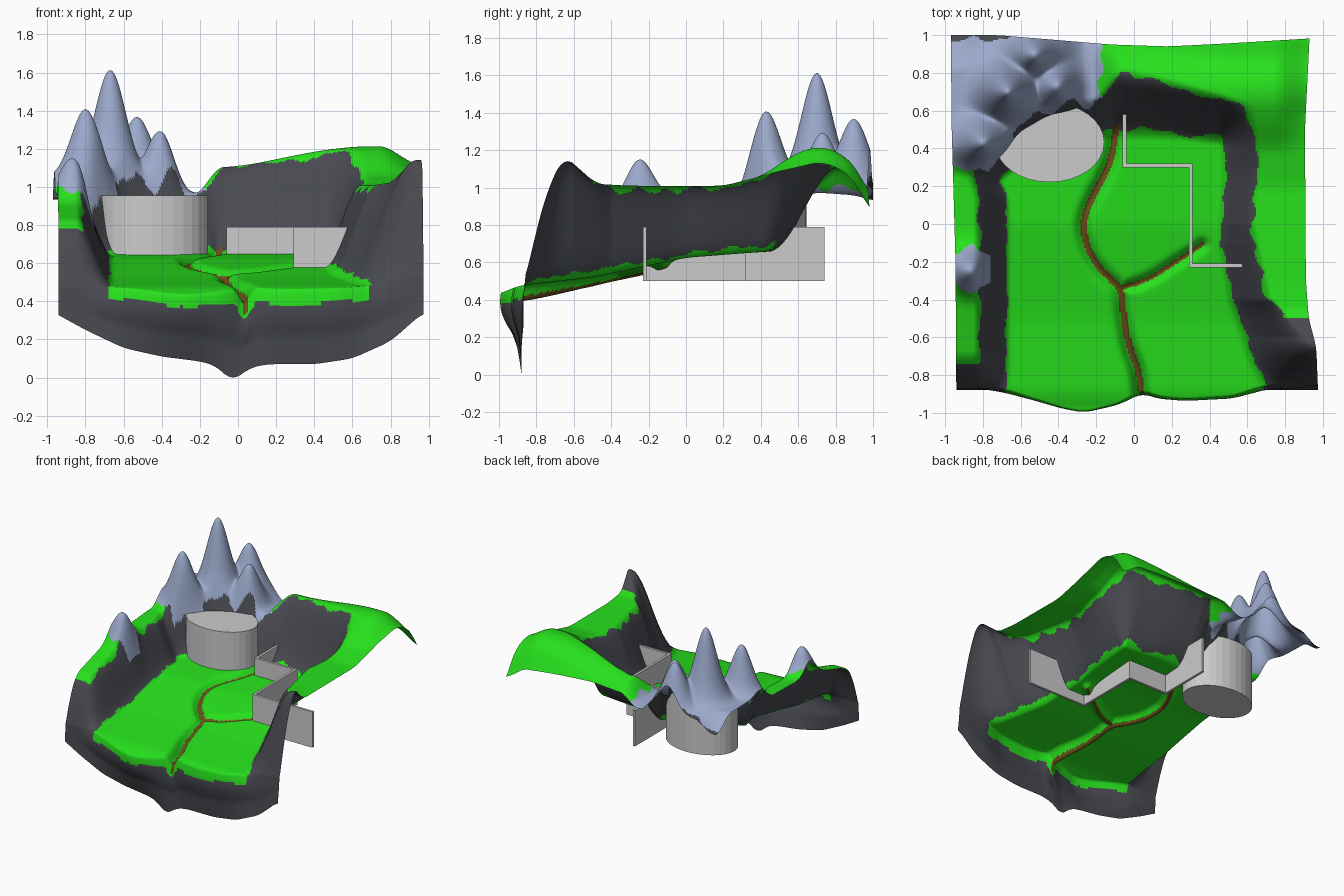
import bpy, bmesh, math
from mathutils import Vector, noise

if "Cube" in bpy.data.objects:
    bpy.data.objects.remove(bpy.data.objects["Cube"])


def table(pts, v):
    """Linear interpolation through (position, value) pairs."""
    if v <= pts[0][0]:
        return pts[0][1]
    for (a, fa), (b, fb) in zip(pts, pts[1:]):
        if v <= b:
            return fa + (fb - fa) * (v - a) / (b - a)
    return pts[-1][1]


def blur(pts, v):
    return sum(table(pts, v + d) for d in (-.04, -.02, 0, .02, .04)) / 5


def step(a, b, v):
    s = min(1, max(0, (v - a) / (b - a)))
    return s * s * (3 - 2 * s)


def material(name, rgb):
    m = bpy.data.materials.new(name)
    m.diffuse_color = (*rgb, 1)
    m.use_nodes = True
    m.node_tree.nodes["Principled BSDF"].inputs["Base Color"].default_value = m.diffuse_color
    return m


# Terrain outline tables
FRONT = [(-1, -.87), (-.7, -.87), (-.55, -.92), (-.4, -.97), (-.28, -.995), (-.1, -.95), (.03, -.875),
         (.1, -.91), (.25, -.925), (.5, -.91), (.68, -.85), (1, -.86)]
BACK = [(-1, 1), (-.7, 1), (-.1, .95), (.2, .94), (.5, .955), (1, .985)]
LEFT = [(-1, -.94), (-.2, -.945), (.5, -.965), (1, -.97)]
RIGHT = [(-.9, .975), (-.65, .965), (-.5, .925), (-.3, .91), (.5, .905), (1, .93)]
BOTTOM = [(-1, .36), (-.8, .25), (-.6, .155), (-.4, .11), (-.2, .085), (-.12, .065), (-.03, -.02),
          (.06, .05), (.15, .07), (.4, .07), (.6, .10), (.8, .19), (.97, .34)]
# Valley floor and cliff tables
FLOOR = [(-1, .43), (-.9, .475), (-.5, .52), (0, .625), (.45, .66), (1, .68)]
RIGHT_IN = [(-.85, .63), (-.65, .56), (-.4, .48), (-.1, .43), (.2, .44), (.5, .44)]
RIGHT_OUT = [(-.85, 1.0), (-.6, .93), (-.4, .74), (0, .65), (.3, .69), (.6, .66)]
BACK_IN = [(-.75, .19), (-.4, .43), (-.2, .44), (.2, .44), (.5, .41)]
BACK_OUT = [(-.8, .34), (-.73, .43), (-.6, .60), (-.4, .69), (-.2, .66), (-.1, .84), (.1, .80), (.3, .74), (.6, .65)]
LEFT_TOP = [(-.9, .36), (-.8, .70), (-.72, .82), (-.45, .90), (-.2, .95), (.2, .97), (.9, .96), (1, .93)]
RIGHT_TOP = [(-.88, .42), (-.8, .78), (-.73, 1.02), (-.65, 1.17), (-.57, 1.10), (-.48, 1.02), (-.3, 1.01),
             (.2, 1.01), (.4, 1.06), (.55, 1.16), (.65, 1.21), (.75, 1.215), (.85, 1.17), (.92, 1.09), (.99, .95)]
# Peaks: x, y, height above plateau, spread
PEAKS = [(-.67, .70, .57, .082), (-.80, .43, .36, .075), (-.53, .90, .33, .08), (-.41, .73, .25, .07),
         (-.87, -.25, .21, .07)]
RIVER = [(-.1, .55), (-.11, .4), (-.15, .27), (-.22, .15), (-.27, .03), (-.27, -.06), (-.23, -.18), (-.16, -.27),
         (-.07, -.345), (-.06, -.5), (-.03, -.65), (.02, -.78), (.035, -.9)]
BRANCH = [(-.07, -.345), (.08, -.295), (.2, -.215), (.28, -.165), (.36, -.11)]


def smooth_path(pts):
    for _ in range(2):
        out = [pts[0]]
        for a, b in zip(pts, pts[1:]):
            out += [tuple(a[i] * w + b[i] * (1 - w) for i in (0, 1)) for w in (.75, .25)]
        pts = out + [pts[-1]]
    return pts


def path_distance(path, x, y):
    best = 9
    for (ax, ay), (bx, by) in zip(path, path[1:]):
        dx, dy = bx - ax, by - ay
        s = min(1, max(0, ((x - ax) * dx + (y - ay) * dy) / (dx * dx + dy * dy)))
        best = min(best, math.hypot(x - ax - s * dx, y - ay - s * dy))
    return best


river_path, branch_path = smooth_path(RIVER), smooth_path(BRANCH)


def cliff(x, y):
    tl = step(.65, .85, -x - .05 * step(.1, .3, y) * step(-.7, -.4, -y))
    tr = step(table(RIGHT_IN, y), table(RIGHT_OUT, y), x)
    tb = step(blur(BACK_IN, x), blur(BACK_OUT, x), y)
    return 1 - (1 - tl) * (1 - tr) * (1 - tb)


def peaks(x, y):
    s = sum((h * math.exp(-((x - px) ** 2 + (y - py) ** 2) / (2 * r * r))) ** 3 for px, py, h, r in PEAKS)
    return s ** (1 / 3)


def ground(x, y):
    """Returns height, cliff factor, peak height and river bed flag."""
    t, p = cliff(x, y), peaks(x, y)
    low = blur(FLOOR, y)
    tall = blur(RIGHT_TOP, y)
    if y > .2:
        tall = 1.01 + (tall - 1.01) * (.55 + .45 * step(-.1, .7, x)) - .09 * step(.74, .95, x) * step(.35, .65, y)
    w = step(-.23, -.07, x)
    # Raised shoulder joining the back peaks, dipping at the corner
    shoulder = .08 * step(.25, .4, -x) * step(.25, .42, y) * step(.03, .2, math.hypot(x + .97, y - 1))
    high = (blur(LEFT_TOP, y) + shoulder) * (1 - w) + tall * w
    z = low + (high - low) * t + p * min(1, t * 1.1)
    bed = False
    if t < .9 and -.5 < x < .6:
        d1, d2 = path_distance(river_path, x, y), path_distance(branch_path, x, y)
        depth = .045 + .04 * step(.4, .9, -y)
        g = max(depth * math.exp(-(d1 / .035) ** 2), .035 * math.exp(-(d2 / .03) ** 2))
        z -= g * (1 - t)
        bed = t < .12 and (d1 < .017 or d2 < .011)
    return z, t, p, bed


# Terrain: height grid plus the front drop
N, SKIRT = 220, 18
bm = bmesh.new()
rows, info = [], {}
for k in range(-SKIRT, N + 1):
    row = []
    for i in range(N + 1):
        u, v = i / N, max(k, 0) / N
        x0 = -.95 + 1.9 * u
        yf, yb = blur(FRONT, x0), blur(BACK, x0)
        y = yf + (yb - yf) * v
        xl, xr = table(LEFT, y), blur(RIGHT, y)
        x = xl + (xr - xl) * u
        z, t, p, bed = ground(x, y)
        if k < 0:
            s = -k / SKIRT
            z += (blur(BOTTOM, x) - z) * s
            y += (-.88 - y) * s ** 1.3 - .02 * math.sin(math.pi * min(1, s * 1.6)) * (1 - t)
        vert = bm.verts.new((x, y, z))
        info[vert] = (t, p, bed)
        row.append(vert)
    rows.append(row)
for k in range(len(rows) - 1):
    for i in range(N):
        f = bm.faces.new((rows[k][i], rows[k][i + 1], rows[k + 1][i + 1], rows[k + 1][i]))
        f.smooth = True
        c = f.calc_center_median()
        t, p, bed = info[f.verts[0]]
        n = noise.noise(Vector((c.x * 10, c.y * 10, 0)))
        back_hill = c.x < -.17 + .05 * n and c.y > .28 + .05 * n
        if k < SKIRT:
            drop = (SKIRT - k) / SKIRT
            idx = 0 if t < .06 and drop < .22 + .06 * n else 1
            if bed and drop < .2:
                idx = 3
        elif bed:
            idx = 3
        elif t < .06 + .07 * n:
            idx = 0
        elif (back_hill and t > min(.99, .9 + .2 * n) and c.y < .98 + .03 * n) or (p > .05 + .05 * n and t > .6):
            idx = 2
        elif t > min(.985, .94 + .1 * n) and not back_hill and not (c.x > .6 and c.y < -.5) and c.y > -.74:
            idx = 0
        else:
            idx = 1
        f.material_index = idx
mesh = bpy.data.meshes.new("terrain")
bm.to_mesh(mesh)
bm.free()
for name, rgb in (("grass", (.02, .75, .012)), ("cliff_rock", (.065, .068, .08)),
                  ("mountain_rock", (.33, .40, .60)), ("river_bed", (.15, .075, .01))):
    mesh.materials.append(material(name, rgb))
bpy.context.collection.objects.link(bpy.data.objects.new("terrain", mesh))

# Oval block set into the hillside
bpy.ops.mesh.primitive_cylinder_add(vertices=32, radius=1, depth=.43, location=(-.447, .432, .74))
block = bpy.context.object
block.name = "oval_block"
block.scale = (.29, .211, 1)

# Zigzag wall, extruded from its plan
H = .01
sides = [[(.83, -.22 + s * H), (.3 + s * H, -.22 + s * H), (.3 + s * H, .31 + s * H),
          (-.05 + s * H, .31 + s * H), (-.05 + s * H, .74)] for s in (-1, 1)]
bm = bmesh.new()
a, b = [[bm.verts.new((x, y, .5)) for x, y in side] for side in sides]
faces = [bm.faces.new((a[i], a[i + 1], b[i + 1], b[i])) for i in range(len(a) - 1)]
ext = bmesh.ops.extrude_face_region(bm, geom=faces, use_keep_orig=True)
bmesh.ops.translate(bm, vec=(0, 0, .29), verts=[e for e in ext["geom"] if isinstance(e, bmesh.types.BMVert)])
bmesh.ops.recalc_face_normals(bm, faces=bm.faces)
mesh = bpy.data.meshes.new("zigzag_wall")
bm.to_mesh(mesh)
bm.free()
bpy.context.collection.objects.link(bpy.data.objects.new("zigzag_wall", mesh))
